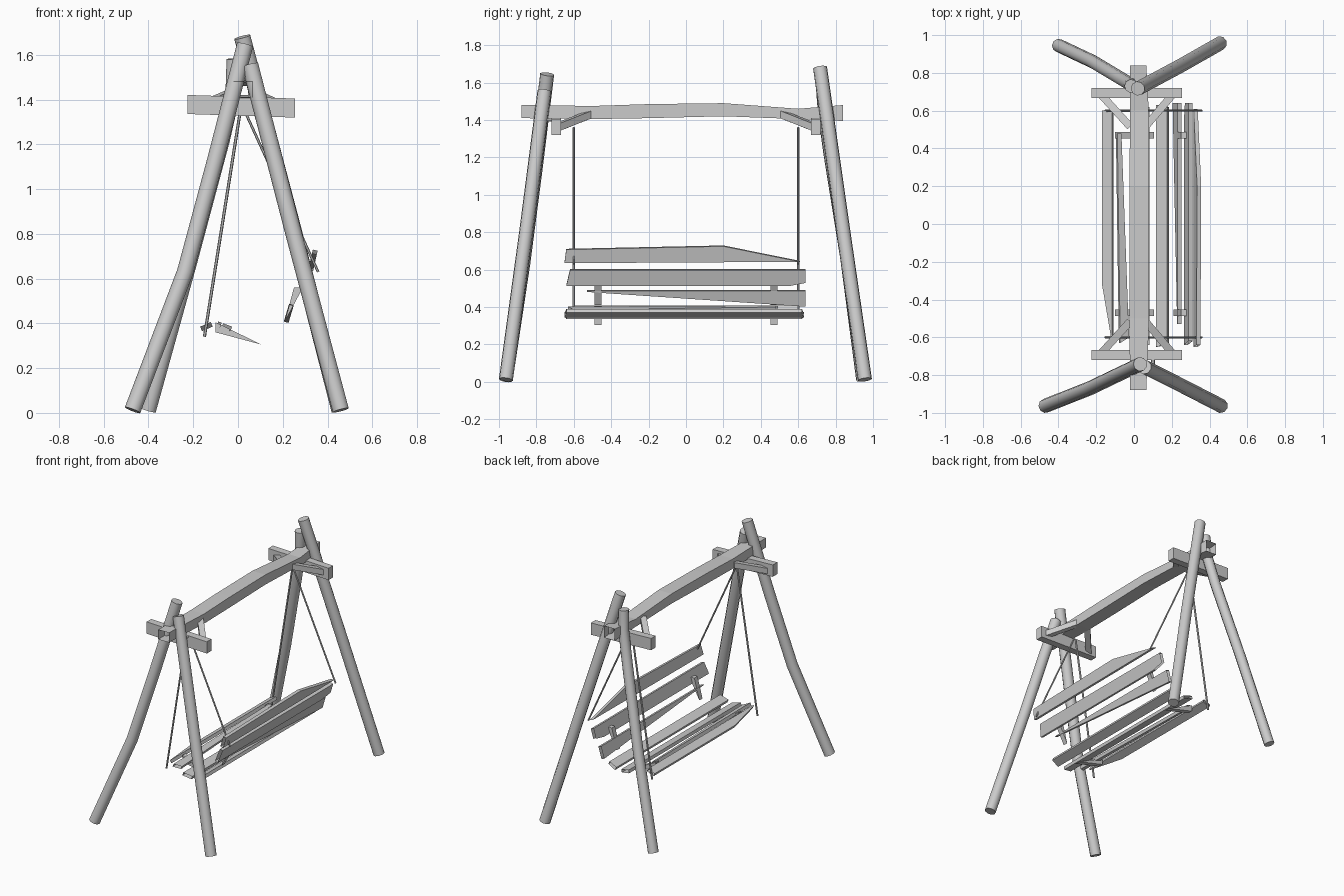
import bpy, bmesh, math
from mathutils import Vector

if "Cube" in bpy.data.objects:
    bpy.data.objects.remove(bpy.data.objects["Cube"])


def finish(name, bm, smooth=False):
    bmesh.ops.recalc_face_normals(bm, faces=bm.faces)
    me = bpy.data.meshes.new(name)
    bm.to_mesh(me)
    bm.free()
    ob = bpy.data.objects.new(name, me)
    bpy.context.collection.objects.link(ob)
    if smooth:
        bpy.ops.object.select_all(action='DESELECT')
        ob.select_set(True)
        bpy.context.view_layer.objects.active = ob
        bpy.ops.object.shade_smooth_by_angle(angle=math.radians(50))
    return ob


def skin(bm, rings, caps=True):
    vs = [[bm.verts.new(p) for p in r] for r in rings]
    n = len(vs[0])
    for a, b in zip(vs, vs[1:]):
        for i in range(n):
            bm.faces.new((a[i], a[(i + 1) % n], b[(i + 1) % n], b[i]))
    if caps:
        bm.faces.new(vs[0])
        bm.faces.new(vs[-1])


def pole(name, path, r, n=9, smooth=True):
    pts = [Vector(p) for p in path]
    rings = []
    for i, p in enumerate(pts):
        d = (pts[min(i + 1, len(pts) - 1)] - pts[max(i - 1, 0)]).normalized()
        u = d.cross(Vector((0, 1, 0))).normalized()
        v = d.cross(u)
        rings.append([p + r * (u * math.cos(k * math.tau / n) + v * math.sin(k * math.tau / n))
                      for k in range(n)])
    bm = bmesh.new()
    skin(bm, rings)
    return finish(name, bm, smooth)


def beam_between(name, a, b, w, h):
    # rectangular timber from a to b, w across and h tall
    a, b = Vector(a), Vector(b)
    side = (b - a).cross(Vector((0, 0, 1))).normalized() * w / 2
    up = Vector((0, 0, h / 2))
    bm = bmesh.new()
    skin(bm, [[p - side - up, p + side - up, p + side + up, p - side + up] for p in (a, b)])
    return finish(name, bm)


def slat(name, a, b, outline, t=0.022):
    # plank spanning cross-section a to b; outline is (y, 0..1 across), hollow ends
    a, b = Vector((a[0], 0, a[1])), Vector((b[0], 0, b[1]))
    nrm = (b - a).cross(Vector((0, 1, 0))).normalized() * t / 2
    bm = bmesh.new()
    sides = [[bm.verts.new(a.lerp(b, v) + Vector((0, y, 0)) + nrm * s) for y, v in outline]
             for s in (-1, 1)]
    for s in sides:
        bm.faces.new(s)
    n = len(outline)
    for i in range(n):
        j = (i + 1) % n
        if abs(outline[i][0] - outline[j][0]) > 0.1:
            bm.faces.new((sides[0][i], sides[0][j], sides[1][j], sides[1][i]))
    return finish(name, bm)


# four log legs forming two A-frames
pole("front_left_leg", [(-.47, -.963, .012), (-.235, -.87, .63), (-.10, -.805, 1.13), (.033, -.742, 1.645)], .038)
pole("front_right_leg", [(.46, -.963, .012), (.25, -.855, .80), (.055, -.757, 1.555)], .038)
pole("back_left_leg", [(-.40, .945, .012), (-.22, .86, .66), (-.07, .77, 1.22), (-.02, .74, 1.44), (-.015, .73, 1.58)], .036)
pole("back_right_leg", [(.455, .957, .012), (.24, .835, .85), (.02, .717, 1.68)], .038)

# slightly bowed top beam with open ends
bm = bmesh.new()
skin(bm, [[(x0, y, z0), (x1, y, z0), (x1, y, z1), (x0, y, z1)] for y, x0, x1, z0, z1 in (
    (-.88, -.02, .065, 1.41, 1.48), (-.50, -.025, .08, 1.405, 1.475),
    (-.2, -.025, .08, 1.41, 1.485), (.2, -.025, .08, 1.42, 1.49),
    (.6, -.02, .078, 1.405, 1.46), (.84, -.02, .065, 1.395, 1.48))], caps=False)
finish("top_beam", bm)

# crosspieces and diagonal braces at both ends
for s, end in ((-1, "front"), (1, "back")):
    beam_between(end + "_crosspiece", (-.225, s * .693, 1.378), (.255, s * .693, 1.362), .052, .085)
    for side, xo, xi in (("left", -.17, -.02), ("right", .2, .06)):
        beam_between(f"{end}_{side}_brace", (xo, s * .68, 1.365), (xi, s * .515, 1.43), .04, .04)
    # hanging ropes
    pole(end + "_seat_rope", [(.012, s * .6, 1.36), (-.15, s * .6, .34)], .007, 6)
    pole(end + "_backrest_rope", [(.025, s * .6, 1.36), (.358, s * .6, .63)], .006, 6)
    # tapered seat and backrest supports
    for nm, tri in (("seat_support", ((-.1, .405), (-.1, .36), (.105, .305))),
                    ("backrest_support", ((.25, .56), (.29, .56), (.21, .41)))):
        bm = bmesh.new()
        skin(bm, [[(x, s * .47 + d, z) for x, z in tri] for d in (-.018, .018)])
        finish(f"{end}_{nm}", bm)
pole("bolt", [(.1, -.80, 1.40), (.1, -.70, 1.401)], .01, 6)

# contoured seat slats
full = [(-.65, 0), (.63, 0), (.62, 1), (-.64, 1)]
slat("seat_slat_1", (-.165, .375), (-.112, .398), [(-.60, .9), (-.32, 0), (.60, 0), (.60, 1), (-.60, 1)])
slat("seat_slat_2", (-.092, .398), (-.03, .375), [(-.63, .25), (.48, 0), (.48, .35), (-.60, 1)])
slat("seat_slat_3", (.015, .362), (.08, .347), full)
slat("seat_slat_4", (.12, .355), (.18, .38), full)

# leaning backrest slats
slat("backrest_slat_low", (.215, .405), (.24, .488), [(.64, 0), (.64, 1), (-.53, 1), (-.53, .95)])
slat("backrest_slat_mid", (.275, .515), (.30, .60), [(-.64, 0), (.55, 0), (.64, .2), (.64, 1), (-.62, 1)])
slat("backrest_slat_top", (.325, .637), (.345, .727), [(-.65, 0), (.61, .08), (.2, 1), (-.64, .8)])
